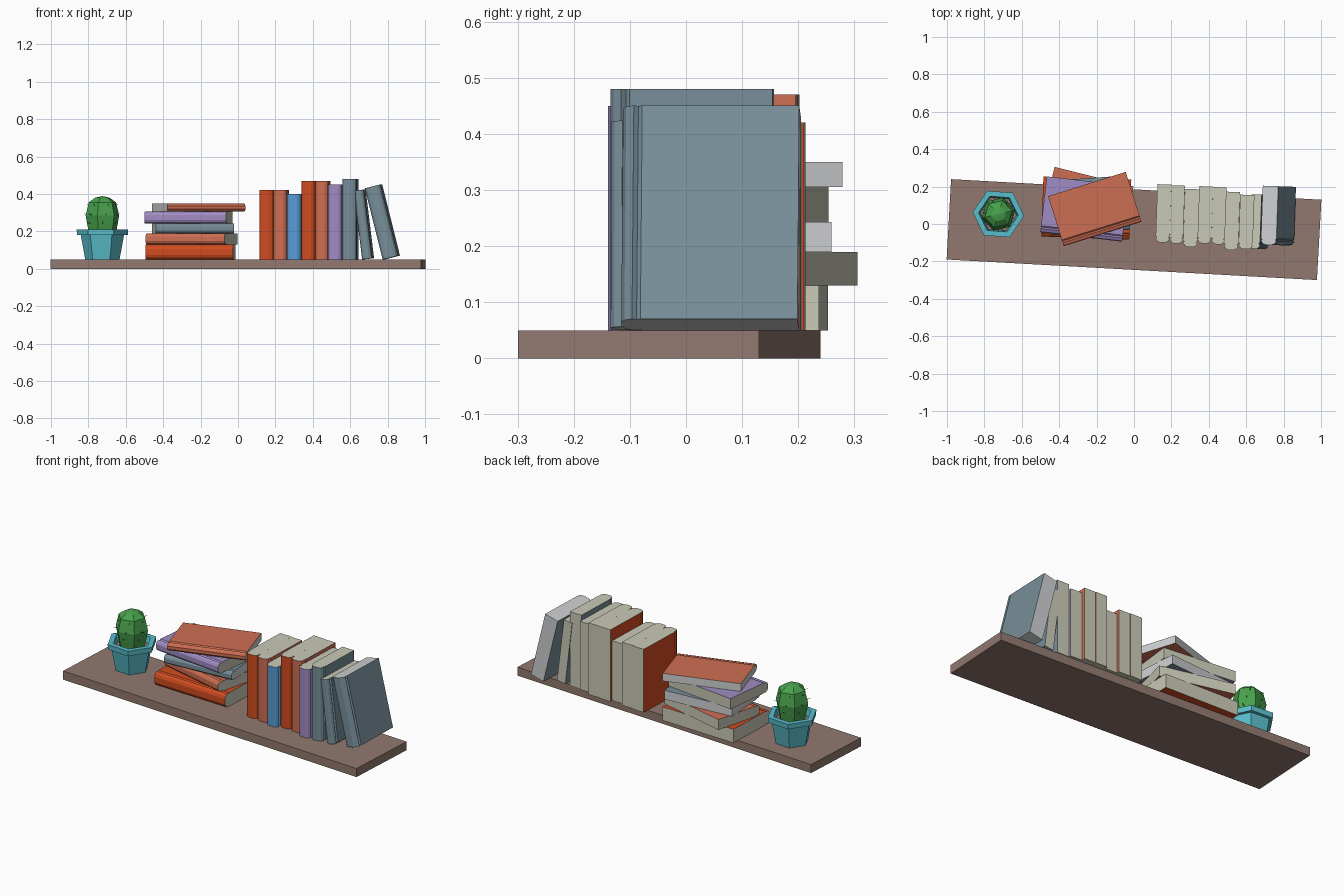
import bpy, bmesh, math
from mathutils import Matrix, Vector

cube = bpy.data.objects.get("Cube")
if cube:
    bpy.data.objects.remove(cube, do_unlink=True)


def material(name, r, g, b):
    m = bpy.data.materials.new(name)
    m.use_nodes = True
    lin = [((c / 255 + 0.055) / 1.055) ** 2.4 for c in (r, g, b)] + [1]
    m.diffuse_color = lin
    m.node_tree.nodes["Principled BSDF"].inputs["Base Color"].default_value = lin
    return m


BROWN = material("wood brown", 145, 121, 111)
ORANGE = material("deep orange", 208, 76, 32)
CORAL = material("coral", 206, 110, 82)
PURPLE = material("purple", 160, 140, 195)
SLATE = material("slate blue", 120, 143, 154)
BLUE = material("sky blue", 88, 155, 212)
CREAM = material("cream paper", 202, 202, 184)
GREY = material("grey paper", 205, 207, 208)
TEAL = material("teal glaze", 90, 190, 205)
GREEN = material("cactus green", 72, 160, 76)


def add_object(name, bm, mats, matrix):
    bmesh.ops.recalc_face_normals(bm, faces=bm.faces)
    me = bpy.data.meshes.new(name)
    bm.to_mesh(me)
    bm.free()
    for m in mats:
        me.materials.append(m)
    ob = bpy.data.objects.new(name, me)
    ob.matrix_world = matrix
    bpy.context.collection.objects.link(ob)
    return ob


def place(x, y, z, turn=0):
    return Matrix.Translation((x, y, z)) @ Matrix.Rotation(math.radians(turn), 4, 'Z')


def book(name, cover, pages, thick, depth, height, matrix):
    """Prism with a rounded spine towards -y; paper on ends and fore edge."""
    f = -depth / 2
    half = [(0, -f), (0, f + 0.035), (0.006, f + 0.028), (0, f + 0.02),
            (0.12 * thick, f + 0.006), (0.3 * thick, f)]
    outline = half + [(thick - x, y) for x, y in reversed(half)]
    bm = bmesh.new()
    base = bm.faces.new([bm.verts.new((x, y, 0)) for x, y in outline])
    top = bmesh.ops.extrude_face_region(bm, geom=[base])["geom"]
    bmesh.ops.translate(bm, vec=(0, 0, height),
                        verts=[v for v in top if isinstance(v, bmesh.types.BMVert)])
    bmesh.ops.recalc_face_normals(bm, faces=bm.faces)
    for face in bm.faces:
        face.normal_update()
        face.material_index = int(abs(face.normal.z) > 0.9 or face.normal.y > 0.95)
    add_object(name, bm, [cover, pages], matrix)


def lathe(name, rings, mats, matrix, sides=6, band_mats=None):
    """Stack of polygon rings (radius, z), capped at both ends."""
    bm = bmesh.new()
    loops = []
    for r, z in rings:
        loops.append([bm.verts.new((r * math.cos(i * math.tau / sides),
                                    r * math.sin(i * math.tau / sides), z))
                      for i in range(sides)])
    for k, (a, b) in enumerate(zip(loops, loops[1:])):
        for i in range(sides):
            j = (i + 1) % sides
            bm.faces.new((a[i], a[j], b[j], b[i]))
    bm.faces.new(loops[0][::-1])
    bm.faces.new(loops[-1]).material_index = len(mats) - 1
    return add_object(name, bm, mats, matrix)


# Shelf board
bm = bmesh.new()
bmesh.ops.create_cube(bm, size=1, matrix=Matrix.Diagonal((1.983, 0.43, 0.05, 1)))
add_object("shelf_board", bm, [BROWN], place(0, -0.03, 0.025, -3.18))

# Upright books: cover, paper, left x, centre y, thickness, depth, height, lean
upright = [
    (ORANGE, CREAM, 0.12, 0.058, 0.075, 0.31, 0.37, 0),
    (CORAL, CREAM, 0.195, 0.052, 0.072, 0.31, 0.37, 0),
    (BLUE, CREAM, 0.267, 0.033, 0.077, 0.31, 0.35, 0),
    (ORANGE, CREAM, 0.344, 0.05, 0.074, 0.305, 0.42, 0),
    (CORAL, CREAM, 0.418, 0.045, 0.072, 0.305, 0.42, 0),
    (PURPLE, CREAM, 0.486, 0.018, 0.076, 0.31, 0.40, 0),
    (SLATE, CREAM, 0.563, 0.012, 0.076, 0.29, 0.43, 0),
    (SLATE, CREAM, 0.668, 0.012, 0.055, 0.29, 0.37, 7),
    (SLATE, GREY, 0.778, 0.044, 0.085, 0.315, 0.392, 14),
]
for i, (cover, paper, x, y, t, d, h, lean) in enumerate(upright):
    tilt = Matrix.Rotation(math.radians(-lean), 4, 'Y')
    book(f"upright_book_{i + 1}", cover, paper, t, d, h, place(x, y, 0.05, -2) @ tilt)

# Stacked books: cover, paper, centre x, centre y, top z, thickness, depth, length, turn
stacked = [
    (ORANGE, CREAM, -0.255, 0.085, 0.13, 0.08, 0.32, 0.47, -2),
    (CORAL, CREAM, -0.248, 0.112, 0.19, 0.06, 0.29, 0.435, -14),
    (SLATE, GREY, -0.24, 0.10, 0.243, 0.053, 0.29, 0.42, 4),
    (PURPLE, CREAM, -0.265, 0.08, 0.305, 0.062, 0.30, 0.44, -6.6),
    (CORAL, GREY, -0.21, 0.08, 0.35, 0.045, 0.28, 0.435, 17.4),
]
for i, (cover, paper, x, y, z, t, d, length, turn) in enumerate(stacked):
    lay = Matrix.Rotation(math.pi / 2, 4, 'Y') @ Matrix.Translation((0, 0, -length / 2))
    book(f"stacked_book_{i + 1}", cover, paper, t, d, length, place(x, y, z, turn) @ lay)

# Plant pot with rim, soil on the inner cap
pot_at = place(-0.725, 0.053, 0.05, -4)
lathe("plant_pot", [(0.092, 0), (0.116, 0.13), (0.136, 0.13), (0.138, 0.16),
                    (0.106, 0.16), (0.098, 0.125)], [TEAL, BROWN], pot_at)

# Cactus body
body = [(0.07, 0.12), (0.082, 0.18), (0.092, 0.235), (0.075, 0.305), (0.04, 0.33), (0.004, 0.338)]
lathe("cactus", body, [GREEN], pot_at @ Matrix.Rotation(0.3, 4, 'Z'))

# Cactus spines
bm = bmesh.new()
for k, (r, z) in enumerate([(0.08, 0.195), (0.084, 0.24), (0.072, 0.29)]):
    for i in range(6):
        a = 0.3 + (i + 0.3 + 0.2 * k) * math.tau / 6
        out = Vector((math.cos(a), math.sin(a), 0.3)).normalized()
        spot = Vector((math.cos(a) * r, math.sin(a) * r, z))
        m = Matrix.Translation(spot) @ out.to_track_quat('Z', 'Y').to_matrix().to_4x4()
        bmesh.ops.create_cone(bm, segments=4, radius1=0.003, radius2=0.0005,
                              depth=0.032, cap_ends=True, matrix=m)
add_object("cactus_spines", bm, [GREEN], pot_at)
